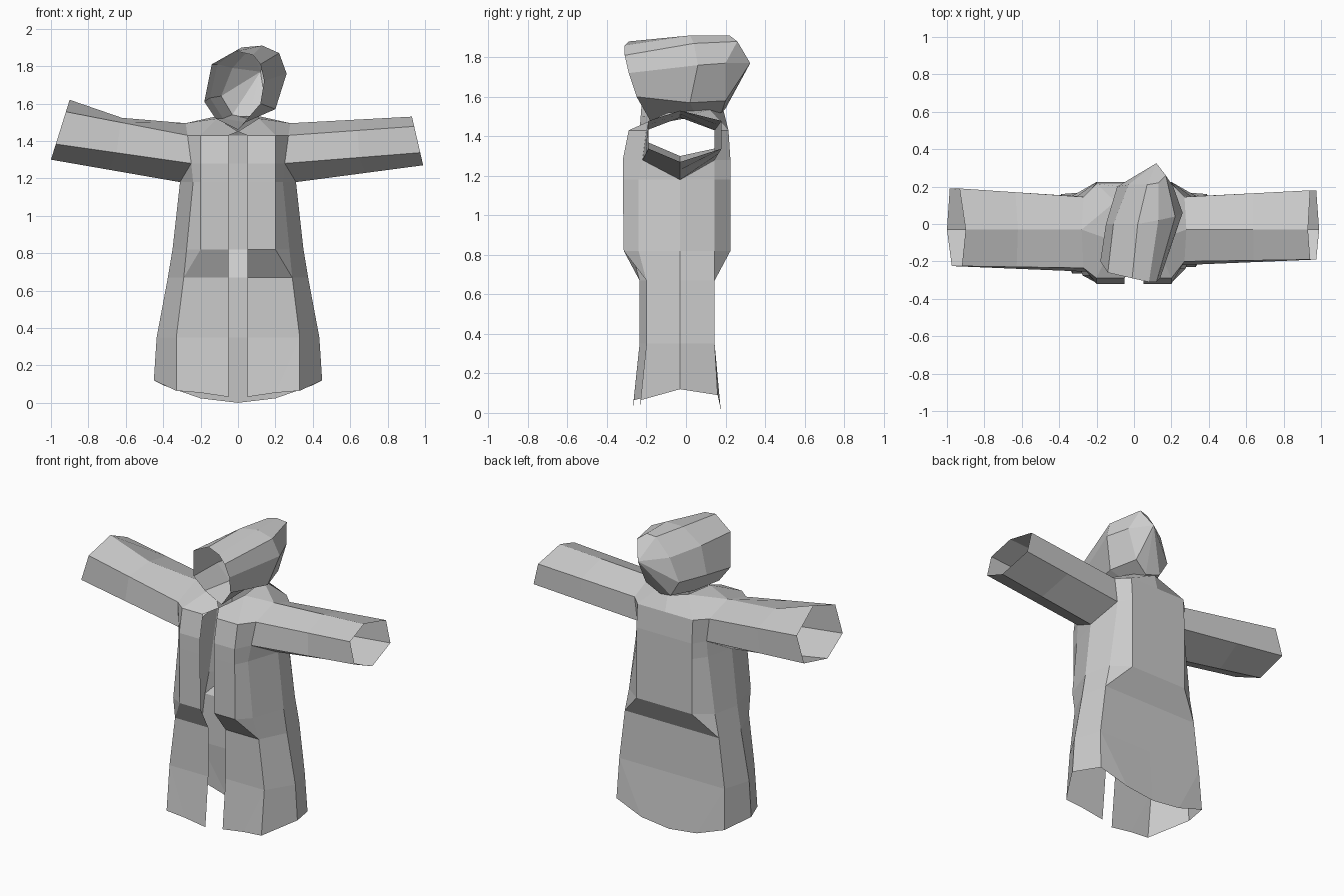
import bpy
import bmesh
from mathutils import Vector

cube = bpy.data.objects.get("Cube")
if cube:
    bpy.data.objects.remove(cube, do_unlink=True)

grey = bpy.data.materials.new("grey_cloth")
grey.use_nodes = True
grey.diffuse_color = (0.6, 0.6, 0.6, 1)
grey.node_tree.nodes["Principled BSDF"].inputs["Base Color"].default_value = (0.6, 0.6, 0.6, 1)


def add_face(bm, points):
    """Make a face from positions, dropping repeated corners."""
    corners = []
    for point in points:
        if all((Vector(point) - Vector(other)).length > 0.001 for other in corners):
            corners.append(point)
    if len(corners) > 2:
        bm.faces.new([bm.verts.new(corner) for corner in corners])


def bridge(bm, first, second, closed=False):
    """Join two rows of points with a strip of faces."""
    count = len(first)
    for i in range(count if closed else count - 1):
        j = (i + 1) % count
        add_face(bm, (first[i], first[j], second[j], second[i]))


def finish(bm, name):
    """Weld the faces and turn them into a flat-shaded object."""
    bmesh.ops.remove_doubles(bm, verts=bm.verts[:], dist=0.001)
    bmesh.ops.recalc_face_normals(bm, faces=bm.faces[:])
    mesh = bpy.data.meshes.new(name)
    bm.to_mesh(mesh)
    bm.free()
    mesh.materials.append(grey)
    obj = bpy.data.objects.new(name, mesh)
    bpy.context.collection.objects.link(obj)
    return obj


# Robe levels: height, panel x, front corner x, side x, back corner x,
# panel front y, panel back y, corner bulge
LEVELS = [
    (0.0, 0.2, 0.33, 0.45, 0.39, None, 0.175, 0.03),
    (0.35, 0.33, 0.33, 0.435, 0.38, None, 0.145, 0),
    (0.67, 0.29, 0.29, 0.375, 0.34, None, 0.145, 0),
    (0.82, 0.2, 0.275, 0.35, 0.31, -0.315, 0.225, 0.04),
    (1.18, 0.2, 0.24, 0.31, 0.26, -0.32, 0.225, 0.04),
    (1.28, 0.2, 0.25, None, 0.25, -0.32, 0.225, 0.02),
    (1.43, 0.2, 0.27, None, 0.27, -0.29, 0.215, 0),
]
# Sleeve ends: top x, top z, bottom x, bottom z, front y, back y, elbow sag, back drops
SLEEVES = {1: (0.93, 1.53, 0.99, 1.27, -0.19, 0.18, 0, (0.74, 0.2)),
           -1: (0.9, 1.62, 1.0, 1.3, -0.225, 0.19, 0.04, (0.85, 0.33))}


def robe_row(level, side):
    """Points of one half level, from the front opening round to the back seam."""
    z, panel, corner, flank, rear, front, back, bulge = level
    front_corner = (-0.2 if side > 0 else -0.235) - bulge
    # The back pocket of cloth closes onto the corner where there is no raised panel
    back_panel = panel if front or z == 0 else rear
    back_corner = 0.16 if z == 0 else 0.145
    front = front or front_corner
    row = [(0.05, front), (panel, front), (corner, front_corner), (flank, -0.03),
           (rear, back_corner), (back_panel, back), (0, back)]
    points = []
    for i, (x, y) in enumerate(row):
        if x is None:
            points.append(None)
            continue
        # The hem is curved and rises toward the sides
        lift = 0.12 * (x / 0.45) ** 2 + (0.03 if i < 2 else 0) if z == 0 else 0
        points.append((side * x, y, z + lift))
    return points


def build_robe():
    bm = bmesh.new()
    for side in (1, -1):
        rows = [robe_row(level, side) for level in LEVELS]
        for low, high in zip(rows, rows[1:]):
            if high[3] is None:
                bridge(bm, low[:3], high[:3])
                bridge(bm, low[4:], high[4:])
            else:
                bridge(bm, low, high)
        arm, pit, top = rows[-2], rows[-3], rows[-1]

        # Underarm gussets
        for i in (2, 4):
            add_face(bm, (pit[3], pit[i], arm[i]))

        # Shoulders rising to the neck
        shoulder = (side * 0.28, -0.03, 1.495)
        neck_front = (0, -0.2, 1.45)
        neck_side = (side * 0.11, -0.09, 1.52)
        neck_rear = (side * 0.1, 0.12, 1.535)
        neck_back = (0, 0.19, 1.53)
        add_face(bm, (top[0], top[1], neck_side, neck_front))
        add_face(bm, (top[1], top[2], shoulder, neck_side))
        add_face(bm, (neck_side, shoulder, neck_rear))
        add_face(bm, (shoulder, top[4], top[5], neck_rear))
        add_face(bm, (top[5], top[6], neck_back, neck_rear))

        # Open six-sided sleeve, bent at the elbow
        root = [shoulder, top[2], arm[2], pit[3], arm[4], top[4]]
        top_x, top_z, low_x, low_z, front, back, sag, (back_low, back_high) = SLEEVES[side]
        cuff = []
        for drop, y in ((0, -0.03), (0.2, front), (0.74, front),
                        (1, -0.03), (back_low, back), (back_high, back)):
            x = top_x + (low_x - top_x) * drop
            cuff.append((side * x, y, top_z + (low_z - top_z) * drop))
        elbow = [Vector(a).lerp(Vector(b), 0.55) for a, b in zip(root, cuff)]
        elbow[0].z -= sag
        bridge(bm, root, elbow, closed=True)
        bridge(bm, elbow, cuff, closed=True)
    return finish(bm, "robe")


# Hood rings run from the chin up the right side, over the crown, down the left
HOOD_RIM = [(0, -0.17, 1.46), (-0.12, -0.17, 1.52), (-0.18, -0.2, 1.61), (-0.14, -0.26, 1.81),
            (-0.01, -0.29, 1.88), (0.08, -0.31, 1.86), (0.12, -0.31, 1.81), (0.14, -0.29, 1.72),
            (0.12, -0.25, 1.6)]
HOOD_MIDDLE = [(0.04, 0.05, 1.5), (-0.08, 0.03, 1.52), (-0.15, 0, 1.63), (-0.11, 0, 1.81),
               (0.02, 0, 1.9), (0.13, 0.02, 1.91), (0.22, 0.04, 1.87), (0.26, 0.06, 1.76),
               (0.2, 0.02, 1.57)]
HOOD_BACK = [(0.06, 0.18, 1.52), (-0.03, 0.2, 1.54), (-0.09, 0.2, 1.64), (-0.03, 0.21, 1.79),
             (0.07, 0.21, 1.9), (0.13, 0.22, 1.91), (0.17, 0.26, 1.88), (0.21, 0.2, 1.77),
             (0.15, 0.2, 1.58)]
HOOD_TIP = (0.12, 0.325, 1.77)


def build_hood():
    bm = bmesh.new()
    bridge(bm, HOOD_RIM, HOOD_MIDDLE, closed=True)
    bridge(bm, HOOD_MIDDLE, HOOD_BACK, closed=True)
    for i, point in enumerate(HOOD_BACK):
        add_face(bm, (point, HOOD_BACK[(i + 1) % len(HOOD_BACK)], HOOD_TIP))
    return finish(bm, "hood")


build_robe()
build_hood()
